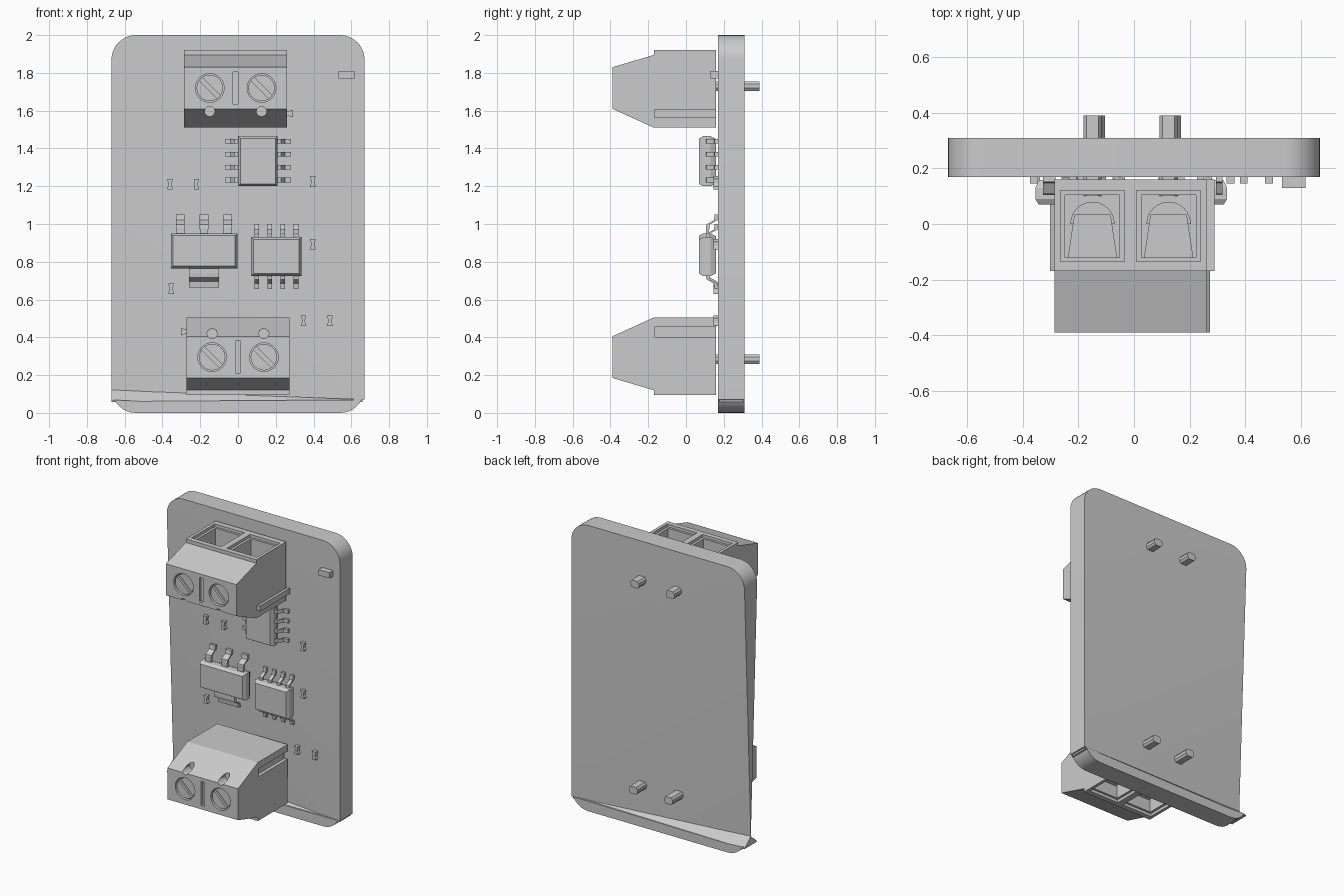
import bpy, bmesh, math
from mathutils import Vector

if "Cube" in bpy.data.objects:
    bpy.data.objects.remove(bpy.data.objects["Cube"])

grey = bpy.data.materials.new("plain grey")
grey.use_nodes = True
grey.diffuse_color = (0.6, 0.6, 0.6, 1)
grey.node_tree.nodes["Principled BSDF"].inputs["Base Color"].default_value = (0.6, 0.6, 0.6, 1)


def finish(name, bm, smooth=False):
    bmesh.ops.recalc_face_normals(bm, faces=bm.faces)
    mesh = bpy.data.meshes.new(name)
    bm.to_mesh(mesh)
    bm.free()
    mesh.materials.append(grey)
    ob = bpy.data.objects.new(name, mesh)
    bpy.context.collection.objects.link(ob)
    if smooth:
        bpy.ops.object.select_all(action='DESELECT')
        ob.select_set(True)
        bpy.context.view_layer.objects.active = ob
        bpy.ops.object.shade_smooth_by_angle(angle=math.radians(30))
    return ob


def prism(name, pts, axis, lo, hi, smooth=False):
    """Extrude a 2D outline along an axis; the outline uses the other two axes in order."""
    def at(p, t):
        c = list(p)
        c.insert("xyz".index(axis), t)
        return Vector(c)
    bm = bmesh.new()
    a = [bm.verts.new(at(p, lo)) for p in pts]
    b = [bm.verts.new(at(p, hi)) for p in pts]
    bm.faces.new(a)
    bm.faces.new(b)
    n = len(pts)
    for i in range(n):
        bm.faces.new((a[i], a[(i + 1) % n], b[(i + 1) % n], b[i]))
    return finish(name, bm, smooth)


def rect(a0, a1, b0, b1):
    return [(a0, b0), (a1, b0), (a1, b1), (a0, b1)]


def box(name, x, y, z):
    return prism(name, rect(*x, *z), "y", *y)


def arc(cx, cz, r, start, end, n):
    return [(cx + r * math.cos(math.radians(start + (end - start) * i / n)),
             cz + r * math.sin(math.radians(start + (end - start) * i / n))) for i in range(n + 1)]


def disc(name, x, z, r, y0, y1, n=24):
    return prism(name, arc(x, z, r, 0, 360, n)[:-1], "y", y0, y1, True)


def cut(ob, cutters):
    """Subtract the cutters from the object and discard them."""
    for c in cutters:
        c.hide_render = True
        mod = ob.modifiers.new("cut", 'BOOLEAN')
        mod.operation = 'DIFFERENCE'
        mod.solver = 'EXACT'
        mod.object = c
        bpy.context.view_layer.objects.active = ob
        bpy.ops.object.modifier_apply(modifier=mod.name)
        bpy.data.objects.remove(c)


# Circuit board, with its lower left corner pinched to the middle of its thickness
W, FRONT, BACK, R = 0.67, 0.17, 0.31, 0.13
MID = (FRONT + BACK) / 2
top = arc(W - R, 2 - R, R, 0, 90, 8) + arc(R - W, 2 - R, R, 90, 180, 8)
bm = bmesh.new()
pinch = bm.verts.new((-W, MID, 0.12))
sides = []
for y in (FRONT, BACK):
    vs = [bm.verts.new((W, y, 0.07))] + [bm.verts.new((x, y, z)) for x, z in top]
    bm.faces.new(vs)
    bm.faces.new((vs[0], vs[-1], pinch))
    sides.append(vs)
f, b = sides
for i in range(len(f) - 1):
    bm.faces.new((f[i], f[i + 1], b[i + 1], b[i]))
bm.faces.new((f[-1], b[-1], pinch))
bm.faces.new((f[0], b[0], pinch))
finish("board", bm, True)

# Lower edge strip of the board, and the ridge that joins it to the board
lip = [(W, 0.07)] + arc(W - R, R, R, -28, -90, 6) + arc(R - W, R, R, -90, -152, 6) + [(-W, 0.06)]
prism("board_lower_edge", lip, "y", FRONT, BACK, True)
prism("board_lower_ridge", [(FRONT, 0.058), (BACK, 0.058), (MID, 0.122)], "x", -W, W - 0.01)


# Two-way screw terminal, built about its own centre
def terminal(prefix, x, z, turn):
    outline = [(0.16, -0.205), (-0.17, -0.205), (-0.39, -0.105), (-0.39, 0.115),
               (-0.17, 0.18), (-0.17, 0.205), (0.16, 0.205)]
    body = prism(prefix + "_terminal_body", outline, "x", -0.273, 0.273)
    parts = [body]
    cutters = [box("cut_slot", (-0.013, 0.013), (-0.5, -0.37), (-0.08, 0.09)),
               prism("cut_groove", [(-0.3, -0.155), (-0.245, -0.16), (-0.245, -0.1), (-0.3, -0.105)],
                     "y", -0.165, 0.2)]
    for side in (-1, 1):
        c = side * 0.137
        cutters += [disc("cut_screw", c, 0.005, 0.076, -0.5, -0.33),
                    disc("cut_probe", c, -0.12, 0.027, -0.5, -0.3, 12),
                    box("cut_entry", (c - 0.115, c + 0.115), (-0.135, 0.12), (0.185, 0.3)),
                    box("cut_inner_entry", (c - 0.098, c + 0.098), (-0.12, 0.105), (0.02, 0.3))]
        # Screw head with a diagonal slot
        screw = disc(prefix + "_terminal_screw", c, 0.005, 0.07, -0.38, -0.32)
        d, t = 0.06, 0.008
        slot = prism("cut_blade", [(c - d - t, 0.005 + d - t), (c + d - t, 0.005 - d - t),
                                   (c + d + t, 0.005 - d + t), (c - d + t, 0.005 + d + t)],
                     "y", -0.5, -0.365)
        cut(screw, [slot])
        # Clamp plate and arch inside the wire entry, and the solder pin
        clamp = prism(prefix + "_terminal_clamp",
                      [(c - 0.09, -0.13), (c + 0.09, -0.13), (c + 0.065, 0.035), (c - 0.065, 0.035)],
                      "z", 0.015, 0.1)
        arch = prism(prefix + "_terminal_arch", arc(c, 0, 0.08, 0, 180, 12), "z", 0.015, 0.07)
        pin = prism(prefix + "_terminal_pin",
                    [(c - 0.033, 0.005), (c - 0.022, -0.01), (c + 0.022, -0.01), (c + 0.033, 0.005),
                     (c + 0.033, 0.025), (c + 0.022, 0.04), (c - 0.022, 0.04), (c - 0.033, 0.025)],
                    "y", 0.1, 0.39)
        parts += [screw, clamp, arch, pin]
    cut(body, cutters)
    parts.append(prism(prefix + "_terminal_rail",
                       [(0.27, -0.14), (0.303, -0.15), (0.303, -0.11), (0.27, -0.12)],
                       "y", -0.17, 0.16))
    for p in parts:
        p.location = (x, 0, z)
        p.rotation_euler = (0, math.pi if turn else 0, 0)


terminal("upper", -0.0125, 1.715, False)
terminal("lower", 0.0, 0.30, True)


# Chip bodies with slightly drafted sides
def chip(name, x0, x1, z0, z1):
    bm = bmesh.new()
    rings = []
    for y, inset in ((0.07, 0.012), (0.09, 0.0), (0.13, 0.0), (0.158, 0.014)):
        rings.append([bm.verts.new((x, y, z)) for x, z in
                      rect(x0 + inset, x1 - inset, z0 + inset, z1 - inset)])
    bm.faces.new(rings[0])
    bm.faces.new(rings[-1])
    for a, b in zip(rings, rings[1:]):
        for i in range(4):
            bm.faces.new((a[i], a[(i + 1) % 4], b[(i + 1) % 4], b[i]))
    finish(name, bm)


def leg(name, edge, out, centre, width, along):
    """Bent leg leaving a chip edge towards `out`; `along` is the axis of its width."""
    reach = [(-0.01, 0.105), (0.018, 0.108), (0.04, 0.148), (0.07, 0.152)]
    path = reach + [(d, y + 0.018) for d, y in reversed(reach)]
    pts = [(edge + out * d, y) for d, y in path]
    if along == "x":
        pts = [(y, z) for z, y in pts]
    prism(name, pts, along, centre - width / 2, centre + width / 2)


chip("upper_chip", 0.0, 0.21, 1.2, 1.465)
chip("lower_chip", 0.07, 0.335, 0.725, 0.93)
for i in range(4):
    for edge, out in ((0.0, -1), (0.21, 1)):
        leg("upper_chip_leg", edge, out, 1.233 + 0.068 * i, 0.024, "z")
    for edge, out in ((0.725, -1), (0.93, 1)):
        leg("lower_chip_leg", edge, out, 0.1 + 0.069 * i, 0.024, "x")

chip("regulator", -0.355, -0.003, 0.765, 0.95)
for i in range(3):
    leg("regulator_leg", 0.95 + 0.03, 1, -0.305 + 0.125 * i, 0.045, "x")
    box("regulator_leg_root", (-0.327 + 0.125 * i, -0.283 + 0.125 * i), (0.105, 0.123), (0.93, 0.98))
leg("regulator_tab", 0.765 - 0.03, -1, -0.18, 0.16, "x")
box("regulator_tab_root", (-0.26, -0.1), (0.105, 0.123), (0.735, 0.78))

# Small surface parts with a narrow waist
for x, z in ((-0.36, 1.21), (-0.22, 1.21), (0.395, 1.225), (0.395, 0.893),
             (-0.353, 0.657), (0.347, 0.488), (0.486, 0.488)):
    half = [(0.014, -0.028), (0.014, -0.018), (0.009, -0.01), (0.009, 0.01), (0.014, 0.018), (0.014, 0.028)]
    pts = [(x + a, z + b) for a, b in half] + [(x - a, z + b) for a, b in reversed(half)]
    prism("small_part", pts, "y", 0.145, FRONT)

# Indicator light
box("indicator", (0.533, 0.617), (0.13, FRONT), (1.77, 1.81))
